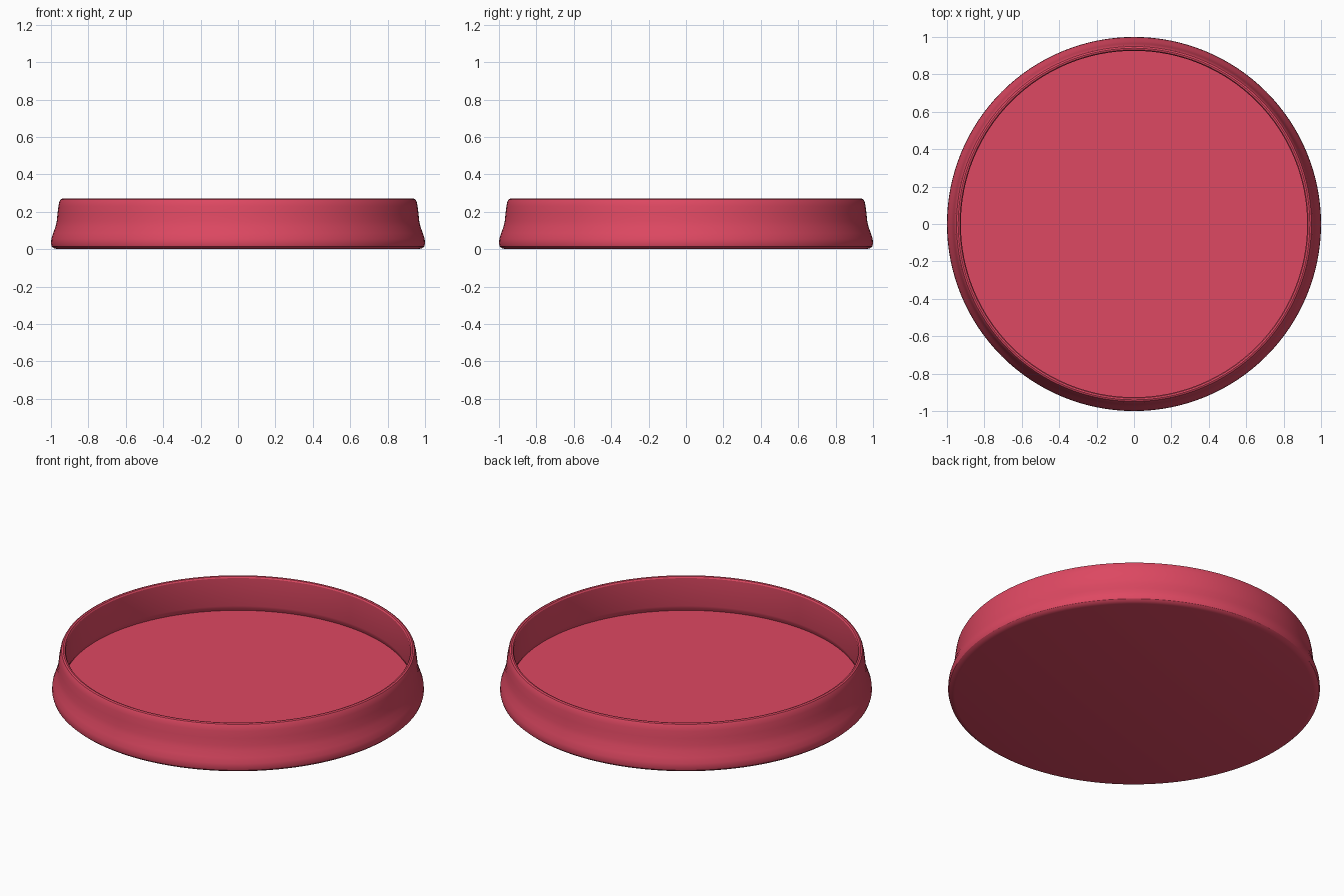
import bpy, bmesh, math

if "Cube" in bpy.data.objects:
    bpy.data.objects.remove(bpy.data.objects["Cube"])

SEGMENTS = 128

red = bpy.data.materials.new("raspberry_red")
red.diffuse_color = (0.73, 0.065, 0.122, 1.0)
red.use_nodes = True
red.node_tree.nodes["Principled BSDF"].inputs["Base Color"].default_value = red.diffuse_color

# Cross-section (radius, height): underside, flared foot, wall, rim, inner wall, floor
profile = [
    (0.965, 0.0), (0.985, 0.005), (0.996, 0.015), (1.0, 0.03), (0.998, 0.055),
    (0.988, 0.085), (0.976, 0.12), (0.969, 0.15), (0.965, 0.19), (0.96, 0.23),
    (0.955, 0.255), (0.949, 0.266), (0.94, 0.27), (0.931, 0.268), (0.926, 0.26),
    (0.926, 0.095), (0.93, 0.08), (0.938, 0.063),
]

# Lathe the tray: one ring of vertices per profile point
bm = bmesh.new()
rings = []
for r, z in profile:
    rings.append([bm.verts.new((r * math.cos(2 * math.pi * i / SEGMENTS),
                                r * math.sin(2 * math.pi * i / SEGMENTS), z))
                  for i in range(SEGMENTS)])
for low, high in zip(rings, rings[1:]):
    for i in range(SEGMENTS):
        j = (i + 1) % SEGMENTS
        bm.faces.new((low[i], low[j], high[j], high[i]))

# Flat underside and inner floor
bm.faces.new(rings[0][::-1])
bm.faces.new(rings[-1])
bmesh.ops.recalc_face_normals(bm, faces=bm.faces)

mesh = bpy.data.meshes.new("round_tray")
bm.to_mesh(mesh)
bm.free()
mesh.materials.append(red)
tray = bpy.data.objects.new("round_tray", mesh)
bpy.context.collection.objects.link(tray)

# Smooth walls, crisp floor edge
bpy.context.view_layer.objects.active = tray
tray.select_set(True)
bpy.ops.object.shade_smooth_by_angle(angle=math.radians(30))
